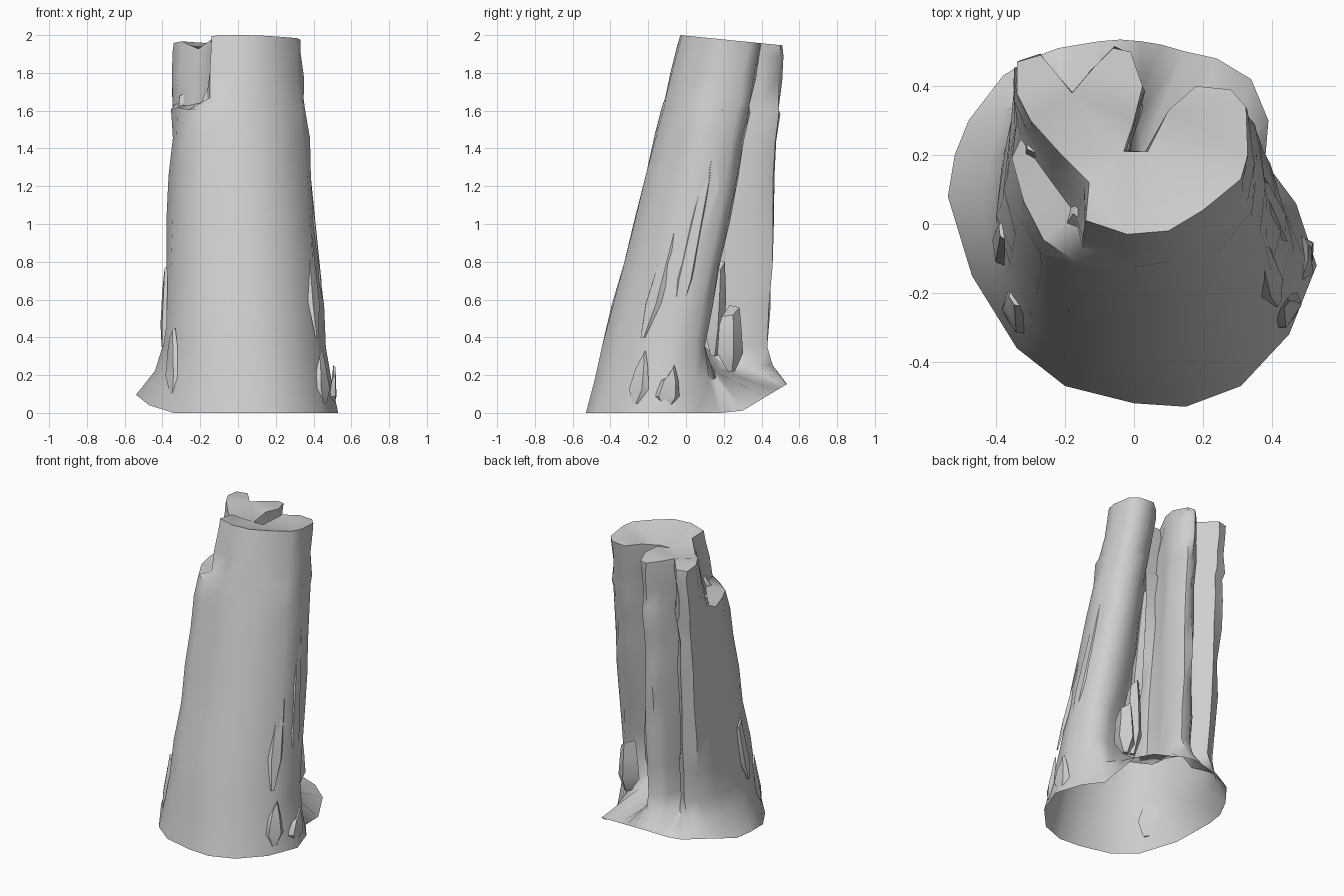
import bpy
import bmesh
import math
import random
from mathutils import Vector

random.seed(4)

cube = bpy.data.objects.get("Cube")
if cube:
    bpy.data.objects.remove(cube, do_unlink=True)

# One plain stone grey
stone = bpy.data.materials.new("stone_grey")
stone.use_nodes = True
grey = (0.62, 0.62, 0.62, 1)
stone.diffuse_color = grey
stone.node_tree.nodes["Principled BSDF"].inputs["Base Color"].default_value = grey


def finish(name, bm, angle):
    """Turn a bmesh into a shaded object with the stone material."""
    mesh = bpy.data.meshes.new(name)
    bm.to_mesh(mesh)
    bm.free()
    obj = bpy.data.objects.new(name, mesh)
    bpy.context.collection.objects.link(obj)
    mesh.materials.append(stone)
    bpy.ops.object.select_all(action="DESELECT")
    obj.select_set(True)
    bpy.context.view_layer.objects.active = obj
    bpy.ops.object.shade_smooth_by_angle(angle=math.radians(angle))


def bridge(bm, low, high):
    """Join two closed rings of vertices."""
    for i in range(len(low)):
        j = (i + 1) % len(low)
        bm.faces.new((low[i], low[j], high[j], high[i]))


# Matching outlines, counter-clockwise from the front
rim = [(-.2, -.47), (0, -.52), (.15, -.53), (.31, -.47), (.45, -.32),
       (.53, -.12), (.47, .06), (.38, .18), (.39, .3), (.34, .42),
       (.24, .48), (.15, .5), (.08, .52), (.02, .53), (-.04, .535),
       (-.1, .53), (-.16, .52), (-.22, .51), (-.3, .48), (-.38, .43),
       (-.48, .3), (-.52, .2), (-.54, .08), (-.47, -.15), (-.34, -.36)]
waist = [(-.2, -.4), (-.02, -.445), (.14, -.445), (.3, -.37), (.42, -.22),
         (.465, -.08), (.43, .05), (.37, .1), (.29, .1), (.19, .06),
         (.08, .05), (-.02, .1), (-.02, .22), (.02, .33), (-.02, .43),
         (-.08, .43), (-.13, .38), (-.17, .26), (-.2, .34), (-.26, .39),
         (-.34, .34), (-.38, .2), (-.4, 0), (-.37, -.15), (-.3, -.3)]
crown = [(-.14, .01), (-.02, -.03), (.1, -.02), (.2, .04), (.31, .13),
         (.33, .2), (.325, .34), (.28, .39), (.18, .4), (.1, .33),
         (.04, .21), (-.03, .21), (0, .3), (.025, .4), (-.01, .5),
         (-.06, .51), (-.12, .45), (-.18, .38), (-.22, .43), (-.27, .49),
         (-.34, .47), (-.34, .38), (-.3, .3), (-.21, .2), (-.13, .12)]
# Below the shoulder ledge the front right corner leans to a fuller outline
shoulder = crown[:]
shoulder[0] = (-.17, -.01)
shoulder[21:] = [(-.33, .34), (-.33, .24), (-.31, .14), (-.26, .03)]


def rim_point(x, y):
    """The foot curls up off the ground at the back and right."""
    lift = max(0, 0.6 * (y - 0.28), 0.8 * (-x - 0.42),
               0.5 * (0.77 * y - 0.64 * x - 0.3))
    return Vector((x, y, lift))


def crown_point(x, y):
    return Vector((x, y, 2 - 0.1 * max(0, y + 0.03)))


# Main leaning pillar: open flared foot, grooved back, shoulder and capped crown
foot = [rim_point(*p) for p in rim]
middle = [Vector((x, y, 0.35)) for x, y in waist]
top = [crown_point(*p) for p in crown]
full = [crown_point(*p) for p in shoulder]
for i in (10, 11, 23):
    top[i].z -= 0.05  # shallow valley across the crown

flare = []
for f, m in zip(foot, middle):
    p = m.lerp(f, 0.28 if f.y > 0 else 0.45)
    p.z = (m.z + f.z) / 2
    flare.append(p)
rings = [foot, flare, middle]
for t in (0.13, 0.27, 0.42, 0.56, 0.68, 0.77, 0.8, 0.88, 0.96):
    ring = []
    for i, (m, c) in enumerate(zip(middle, full if t < 0.79 else top)):
        rough = 0.005 if i < 4 else 0.01
        shake = Vector([random.uniform(-rough, rough) for _ in range(3)])
        ring.append(m.lerp(c, t) + shake)
    rings.append(ring)
rings.append(top)

bm = bmesh.new()
loops = [[bm.verts.new(p) for p in ring] for ring in rings]
for low, high in zip(loops, loops[1:]):
    bridge(bm, low, high)
cap = bm.faces.new(loops[-1])
bmesh.ops.triangulate(bm, faces=[cap])
finish("leaning_pillar", bm, 50)


def slab(name, start, end, width, depth, facing, taper=0.6):
    """Stone sliver, narrow at its foot; facing is its outward angle."""
    out = Vector((math.cos(math.radians(facing)), math.sin(math.radians(facing)), 0))
    side = Vector((-out.y, out.x, 0))
    bm = bmesh.new()
    rings = []
    for t, size in ((0, 0.3), (0.3, 1), (0.75, 0.5 + taper / 2), (1, taper)):
        centre = Vector(start).lerp(Vector(end), t)
        ring = []
        for a, b in ((-1, -1), (1, -1), (0.6, 1), (-0.7, 0.8)):
            wobble = random.uniform(0.85, 1.1)
            p = centre + side * (a * width * size * wobble) + out * (b * depth * size)
            if t == 1:
                p.z += a * width * 0.5
            p.z = max(p.z, 0)
            ring.append(bm.verts.new(p))
        rings.append(ring)
    for low, high in zip(rings, rings[1:]):
        bridge(bm, low, high)
    bm.faces.new(rings[-1])
    bm.faces.new(rings[0])
    bmesh.ops.recalc_face_normals(bm, faces=bm.faces[:])
    finish(name, bm, 40)


# Broken tips standing on the right shoulder
slab("shoulder_tip_front", (-.19, -.1, 1.4), (-.15, .03, 1.71), .06, .03, 235)
slab("shoulder_tip_side", (-.33, .1, 1.1), (-.3, .24, 1.66), .06, .02, 185)

# Flakes along the left side
slab("left_flake_tall", (.42, .03, .5), (.345, .21, 1.62), .06, .015, 10)
slab("left_flake_middle", (.45, -.06, .45), (.37, .12, 1.3), .05, .015, 0)
slab("left_flake_front", (.42, -.23, .4), (.37, -.06, 1), .05, .012, -30)
slab("left_spike", (.5, -.1, .03), (.51, -.08, .22), .07, .018, 0, .3)
slab("left_foot_chip", (.46, -.27, .05), (.44, -.23, .3), .06, .015, -32, .3)

# Chips on the right foot
slab("right_foot_chip", (-.35, -.3, .1), (-.35, -.22, .42), .06, .015, 215, .4)
slab("right_foot_flake", (-.4, -.1, .35), (-.385, -.02, .75), .05, .012, 190, .5)

# Broken pieces inside the back groove
slab("groove_block", (.27, .24, .22), (.27, .24, .54), .06, .05, 60, .7)
slab("groove_shard", (.14, .15, .3), (.15, .18, .78), .06, .04, 60, .5)
slab("groove_rib", (.09, .1, .5), (.08, .2, 1.45), .04, .03, 70, .4)
